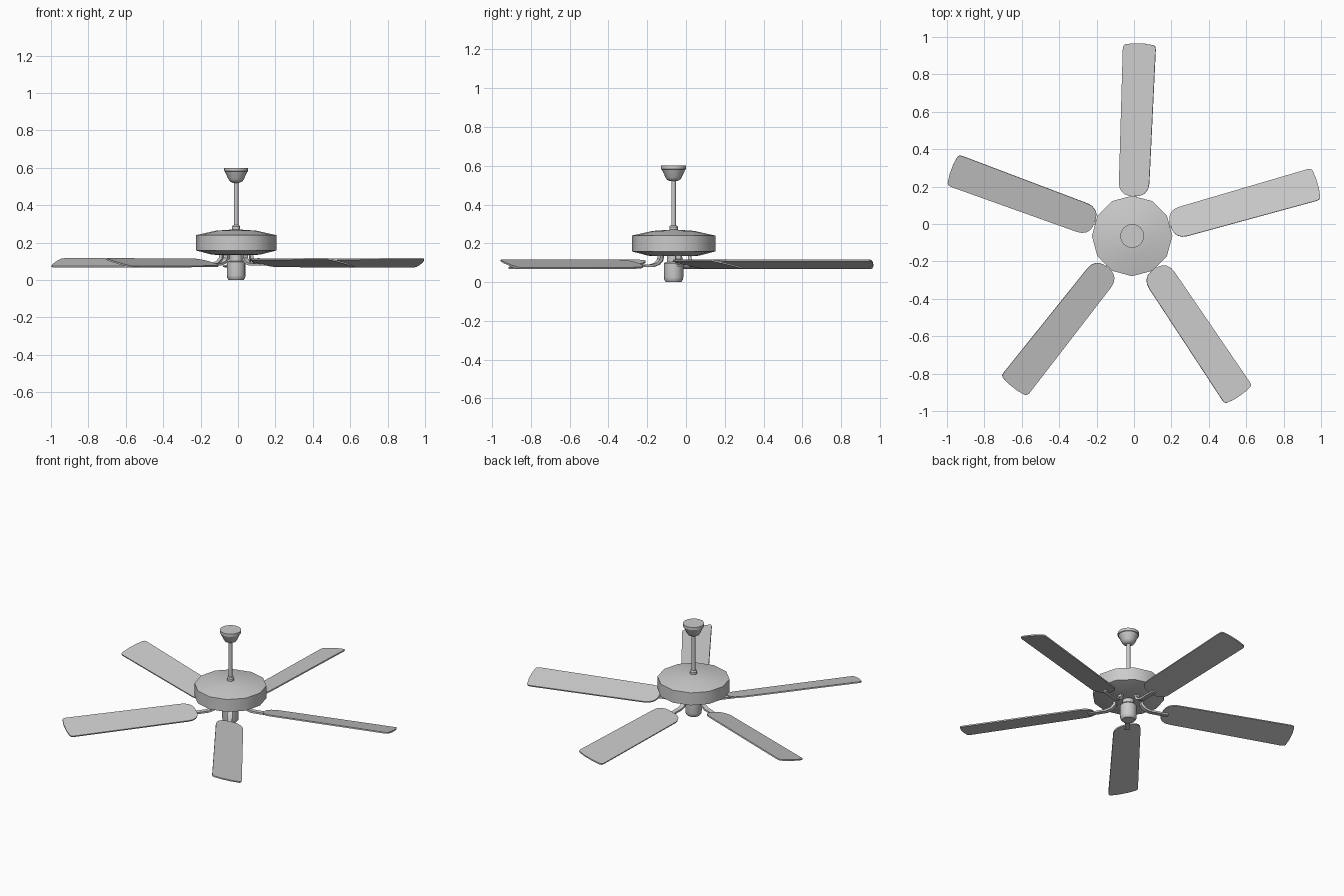
import bpy, bmesh, math
from mathutils import Matrix

if "Cube" in bpy.data.objects:
    bpy.data.objects.remove(bpy.data.objects["Cube"])

CX, CY = -0.01, -0.064      # fan axis
BLADES, FIRST = 5, 15.8     # blade count, angle of first blade


def finish(name, bm, angle=35):
    bmesh.ops.recalc_face_normals(bm, faces=bm.faces)
    me = bpy.data.meshes.new(name)
    bm.to_mesh(me)
    bm.free()
    ob = bpy.data.objects.new(name, me)
    bpy.context.collection.objects.link(ob)
    bpy.ops.object.select_all(action='DESELECT')
    ob.select_set(True)
    bpy.context.view_layer.objects.active = ob
    bpy.ops.object.shade_smooth_by_angle(angle=math.radians(angle))
    return ob


def lathe(name, profile, n):
    """Revolve (radius, z) points about the fan axis and cap both ends."""
    bm = bmesh.new()
    rings = []
    for r, z in profile:
        rings.append([bm.verts.new((CX + r * math.cos(2 * math.pi * i / n),
                                    CY + r * math.sin(2 * math.pi * i / n), z)) for i in range(n)])
    for a, b in zip(rings, rings[1:]):
        for i in range(n):
            j = (i + 1) % n
            bm.faces.new((a[i], a[j], b[j], b[i]))
    bm.faces.new(rings[0])
    bm.faces.new(rings[-1])
    return finish(name, bm)


def slab(name, outline, depth, matrix):
    """Extrude a flat outline (3D points) along the depth vector."""
    bm = bmesh.new()
    face = bm.faces.new([bm.verts.new(p) for p in outline])
    ext = bmesh.ops.extrude_face_region(bm, geom=[face])
    verts = [v for v in ext['geom'] if isinstance(v, bmesh.types.BMVert)]
    bmesh.ops.translate(bm, verts=verts, vec=depth)
    bm.transform(matrix)
    return finish(name, bm)


# Central body
lathe("ceiling_canopy", [(0.018, 0.52), (0.034, 0.528), (0.042, 0.54), (0.06, 0.58), (0.064, 0.582), (0.064, 0.6)], 16)
lathe("down_rod", [(0.012, 0.26), (0.012, 0.53)], 12)
lathe("rod_collar", [(0.022, 0.26), (0.022, 0.285), (0.016, 0.293)], 12)
lathe("motor_housing", [(0.1, 0.134), (0.13, 0.136), (0.215, 0.158), (0.215, 0.24),
                        (0.107, 0.264), (0.02, 0.27)], 12)
lathe("switch_neck", [(0.035, 0.095), (0.035, 0.14)], 12)
lathe("switch_housing", [(0.04, 0.0), (0.048, 0.012), (0.05, 0.025), (0.05, 0.095), (0.044, 0.103)], 16)

# Blade outline: rounded root, widening to a tip with small rounded corners
half = [(0.214, 0.025), (0.221, 0.048), (0.235, 0.066), (0.258, 0.079), (0.285, 0.083),
        (1.0, 0.09), (1.015, 0.087), (1.023, 0.078), (1.03, 0.03)]
outline = [(x, y, -0.004) for x, y in half] + [(x, -y, -0.004) for x, y in reversed(half)]

# Arm side profile: drops from the motor then runs out to the blade root
top = [(0.09, 0.14), (0.093, 0.118), (0.11, 0.1), (0.14, 0.091), (0.25, 0.087)]
under = [(0.25, 0.077), (0.135, 0.079), (0.1, 0.09), (0.077, 0.112), (0.073, 0.14)]
arm = [(x, -0.014, z) for x, z in top + under]

for k in range(BLADES):
    turn = Matrix.Translation((CX, CY, 0)) @ Matrix.Rotation(math.radians(FIRST + k * 72), 4, 'Z')
    pitch = Matrix.Translation((0, 0, 0.092)) @ Matrix.Rotation(math.radians(-13.5), 4, 'X')
    slab(f"blade_{k + 1}", outline, (0, 0, 0.008), turn @ pitch)
    slab(f"blade_arm_{k + 1}", arm, (0, 0.028, 0), turn)
